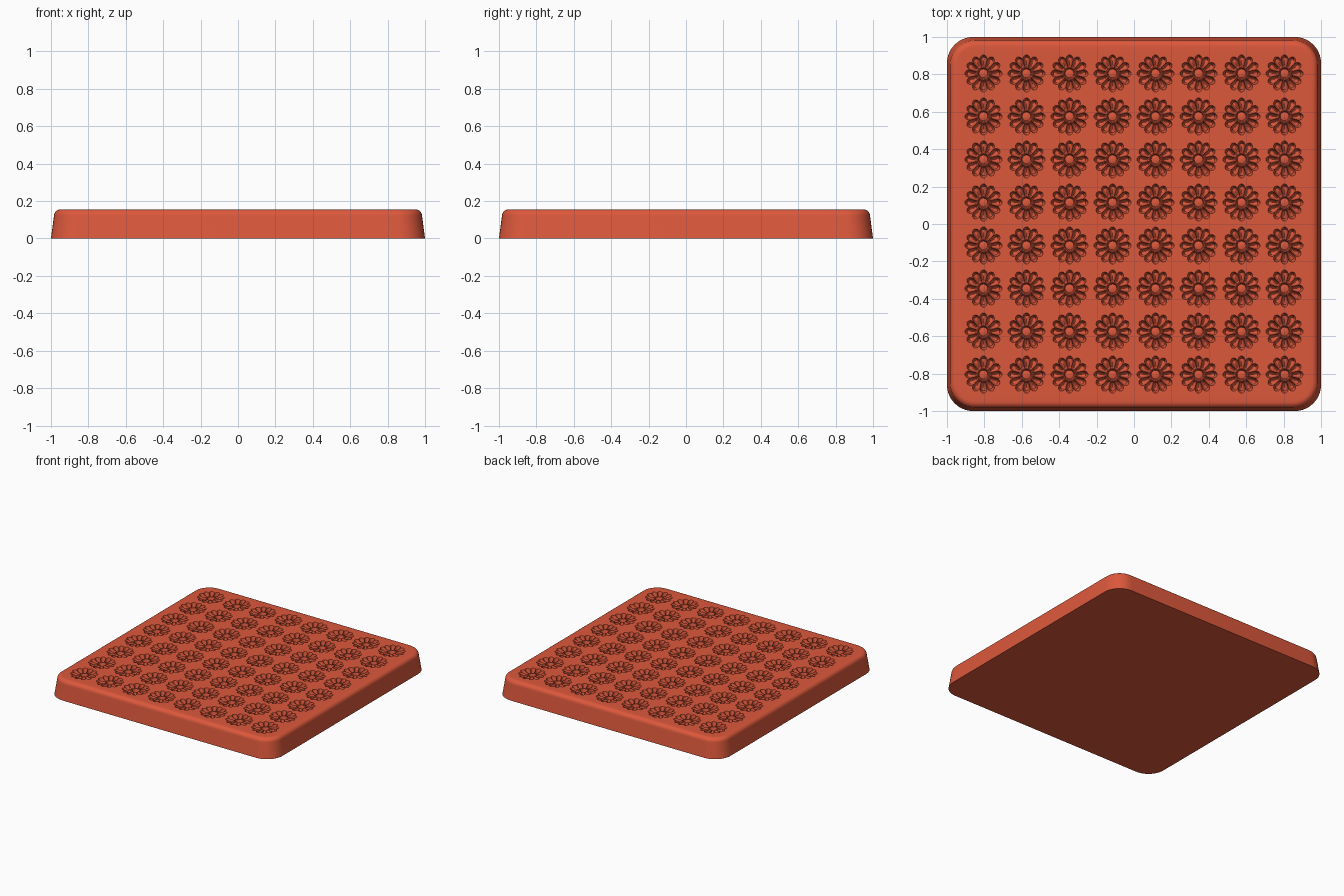
import bpy, bmesh
from math import sin, cos, pi, radians

cube = bpy.data.objects.get("Cube")
if cube:
    bpy.data.objects.remove(cube)

TOP, PITCH, COUNT = 0.155, 0.23, 8
HALF = PITCH * COUNT / 2
PETALS, STEPS = 12, 120

terracotta = bpy.data.materials.new("terracotta")
terracotta.use_nodes = True
colour = (0.72, 0.098, 0.045, 1)
terracotta.diffuse_color = colour
terracotta.node_tree.nodes["Principled BSDF"].inputs["Base Color"].default_value = colour


def finish(bm, name, angle):
    mesh = bpy.data.meshes.new(name)
    bm.to_mesh(mesh)
    bm.free()
    obj = bpy.data.objects.new(name, mesh)
    bpy.context.collection.objects.link(obj)
    mesh.materials.append(terracotta)
    bpy.ops.object.select_all(action="DESELECT")
    obj.select_set(True)
    bpy.context.view_layer.objects.active = obj
    bpy.ops.object.shade_smooth_by_angle(angle=radians(angle))
    return obj


def loft(bm, rings):
    for low, high in zip(rings, rings[1:]):
        for i in range(len(low)):
            j = (i + 1) % len(low)
            bm.faces.new((low[i], low[j], high[j], high[i]))


def rounded_square(bm, half, radius, z, segments=10):
    ring = []
    for corner in range(4):
        for k in range(segments + 1):
            a = (corner + k / segments) * pi / 2
            mid = (corner + 0.5) * pi / 2
            c = half - radius
            x = c * (1 if cos(mid) > 0 else -1) + radius * cos(a)
            y = c * (1 if sin(mid) > 0 else -1) + radius * sin(a)
            ring.append(bm.verts.new((x, y, z)))
    return ring


# Tapered slab with a rounded upper edge and a flat margin around the moulds
bm = bmesh.new()
FILLET, SHOULDER = 0.034, 0.984
sections = [(1, 0.14, 0)]
for k in range(7):
    a = k / 6 * pi / 2
    inset = FILLET * (1 - cos(a))
    sections.append((SHOULDER - inset, 0.135 - inset, TOP - FILLET * (1 - sin(a))))
sections.append((HALF, 0, TOP))
rings = [rounded_square(bm, *s) for s in sections]
loft(bm, rings)
bm.faces.new(rings[0][::-1])
bmesh.ops.remove_doubles(bm, verts=bm.verts, dist=0.0001)
finish(bm, "slab_body", 35)


# One square tile with a flower pressed into it: concave petals around a cup
def flower_point(t, angle):
    lobe = abs(cos(angle * PETALS / 2))
    reach = 0.076 + 0.024 * lobe ** 0.7
    r = 0.034 + (reach - 0.034) * t
    bowl = min(1, 6 * t, 5 * (1 - t))
    depth = 0.008 * min(1, 8 * (1 - t)) + 0.036 * bowl * lobe ** 0.8
    return r, TOP - depth


bm = bmesh.new()
angles = [2 * pi * i / STEPS for i in range(STEPS)]


def polar_ring(shape):
    ring = []
    for a in angles:
        r, z = shape(a)
        ring.append(bm.verts.new((r * cos(a), r * sin(a), z)))
    return ring


rings = [polar_ring(lambda a: (PITCH / 2 / max(abs(cos(a)), abs(sin(a))), TOP))]
for t in (1, 0.93, 0.8, 0.6, 0.4, 0.17, 0.08, 0):
    rings.append(polar_ring(lambda a: flower_point(t, a)))
for radius, depth in ((0.029, 0.01), (0.023, 0.034), (0.012, 0.03)):
    rings.append(polar_ring(lambda a: (radius, TOP - depth)))
loft(bm, rings)
bm.faces.new(rings[-1])
start = -HALF + PITCH / 2
bmesh.ops.translate(bm, verts=bm.verts, vec=(start, start, 0))
tiles = finish(bm, "flower_moulds", 40)

# Repeat the tile across the whole top
for axis, step in (("columns", (PITCH, 0, 0)), ("rows", (0, PITCH, 0))):
    array = tiles.modifiers.new(axis, "ARRAY")
    array.use_relative_offset = False
    array.use_constant_offset = True
    array.constant_offset_displace = step
    array.count = COUNT
